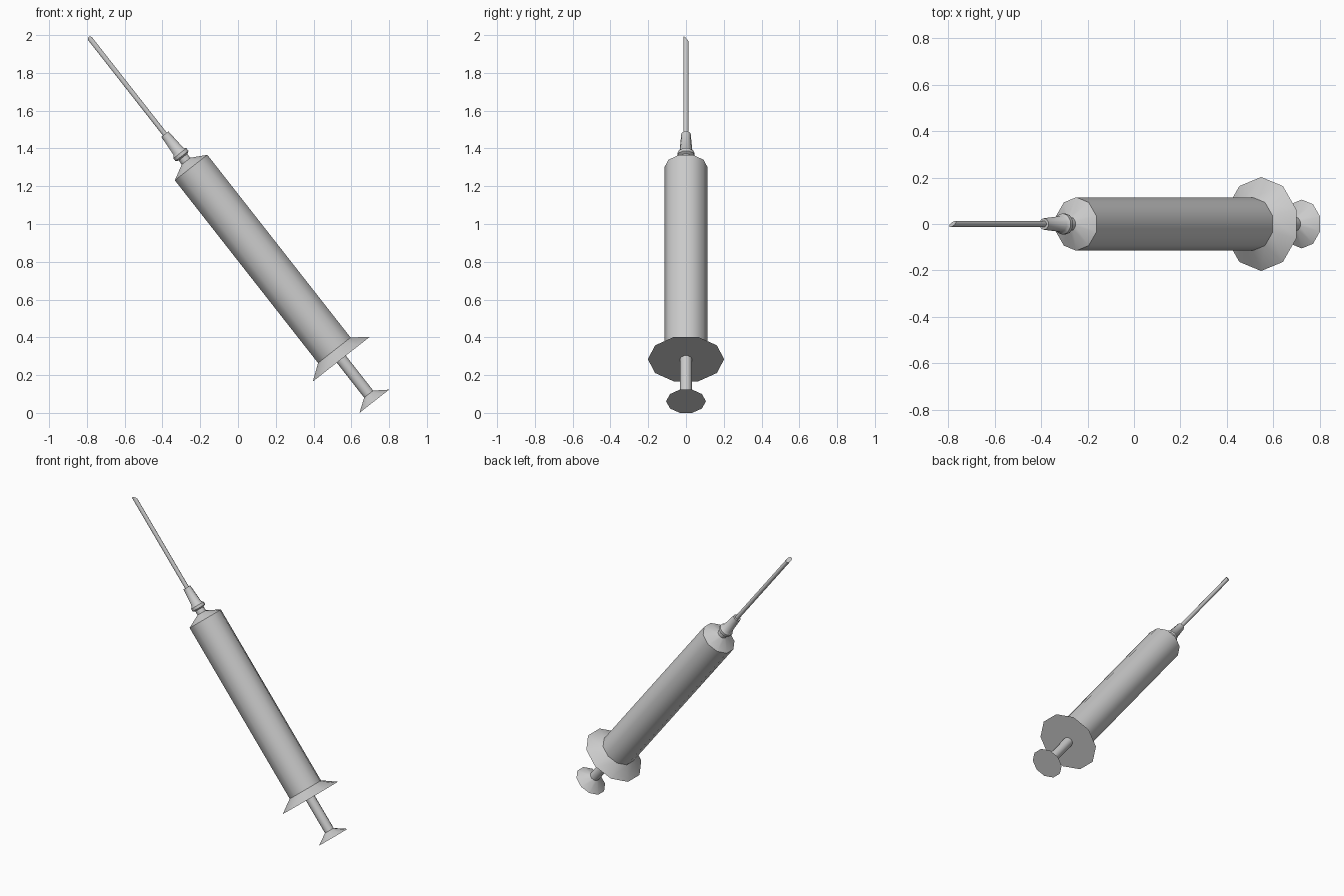
import bpy, bmesh, math
from mathutils import Matrix

if "Cube" in bpy.data.objects:
    bpy.data.objects.remove(bpy.data.objects["Cube"])

SIDES = 10
TILT = math.atan2(0.617, 0.787)
# Local z runs from the thumb rest up to the needle tip
PLACE = Matrix.Translation((0.7215, 0, 0.0616)) @ Matrix.Rotation(-TILT, 4, 'Y')


def turned_part(name, profile, bevel=0.0):
    """Solid of revolution from (radius, height) pairs; bevel slants the top end."""
    bm = bmesh.new()
    rings = []
    for r, h in profile:
        ring = []
        for i in range(SIDES):
            a = math.pi / 2 + math.tau * i / SIDES
            ring.append(bm.verts.new((r * math.cos(a), r * math.sin(a), h)))
        rings.append(ring)
    for low, high in zip(rings, rings[1:]):
        for i in range(SIDES):
            j = (i + 1) % SIDES
            bm.faces.new((low[i], low[j], high[j], high[i]))
    bm.faces.new(rings[0][::-1])
    bm.faces.new(rings[-1])
    if bevel:
        r = profile[-1][0]
        for v in rings[-1]:
            v.co.z -= bevel * (v.co.y + r) / (2 * r)
    bm.transform(PLACE)
    bmesh.ops.recalc_face_normals(bm, faces=bm.faces)
    mesh = bpy.data.meshes.new(name)
    bm.to_mesh(mesh)
    bm.free()
    mesh.shade_smooth()
    mesh.set_sharp_from_angle(angle=math.radians(40))
    ob = bpy.data.objects.new(name, mesh)
    bpy.context.collection.objects.link(ob)
    return ob


# Thumb rest flaring out of the plunger rod
turned_part("plunger", [(0.105, 0), (0.032, 0.048), (0.032, 0.30)])

# Barrel with flared finger flange, shoulder and nozzle
turned_part("barrel", [(0.202, 0.283), (0.115, 0.343), (0.115, 1.572),
                       (0.031, 1.615), (0.029, 1.66)])

# Needle hub with collar
turned_part("needle_hub", [(0.032, 1.642), (0.046, 1.650), (0.046, 1.668),
                           (0.034, 1.680), (0.025, 1.797)])

# Needle with slanted tip
turned_part("needle", [(0.0135, 1.78), (0.0135, 2.451)], bevel=0.035)
